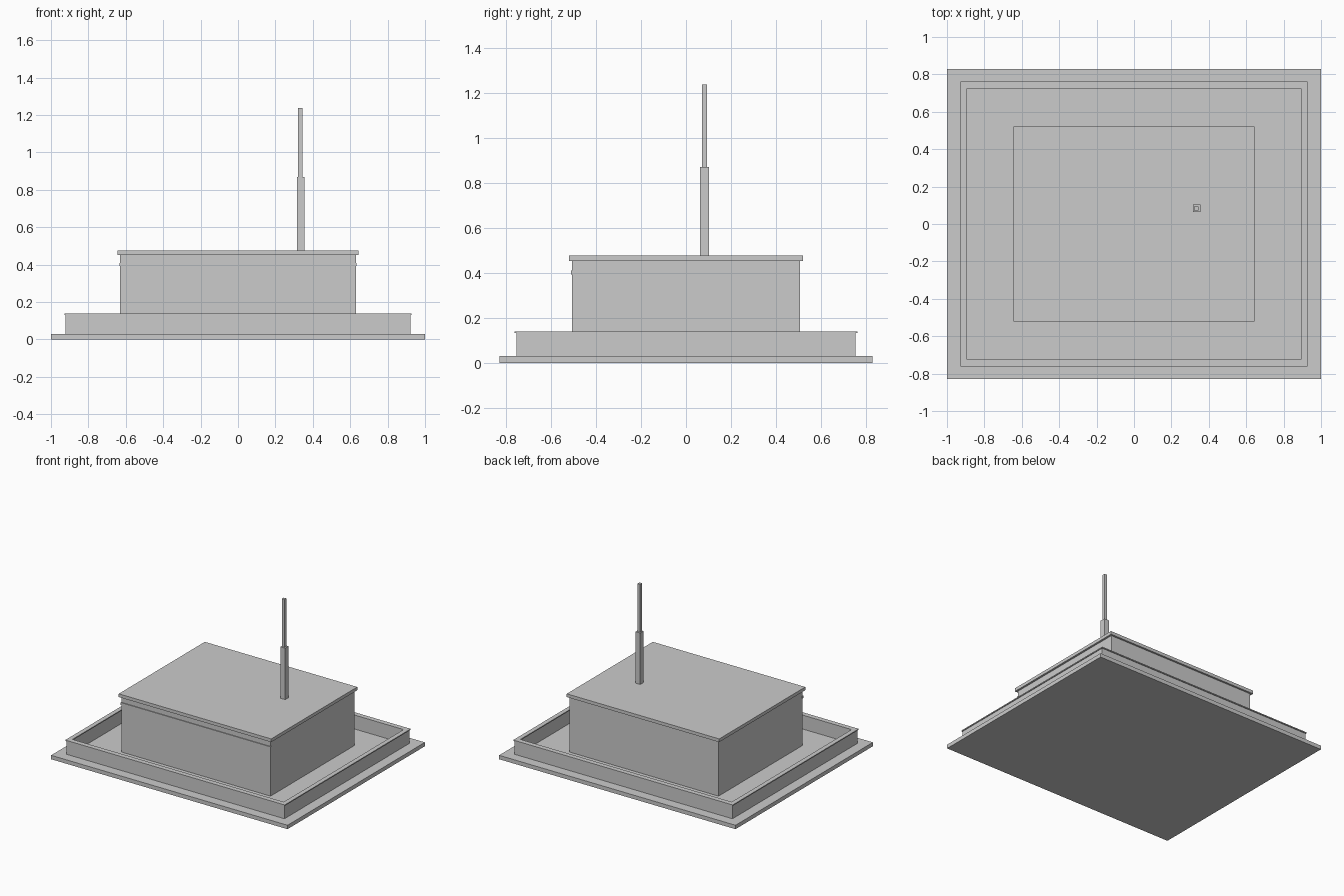
import bpy
import bmesh

cube = bpy.data.objects.get("Cube")
if cube:
    bpy.data.objects.remove(cube, do_unlink=True)

grey = bpy.data.materials.new("light grey")
grey.use_nodes = True
colour = (0.6, 0.6, 0.6, 1)
grey.diffuse_color = colour
grey.node_tree.nodes["Principled BSDF"].inputs["Base Color"].default_value = colour


def finish(name, bm):
    bmesh.ops.recalc_face_normals(bm, faces=bm.faces[:])
    mesh = bpy.data.meshes.new(name)
    bm.to_mesh(mesh)
    bm.free()
    mesh.materials.append(grey)
    obj = bpy.data.objects.new(name, mesh)
    bpy.context.scene.collection.objects.link(obj)


def box(name, half_x, half_y, bottom, top, x=0, y=0):
    """Upright box given by half widths, height range and centre."""
    bm = bmesh.new()
    bmesh.ops.create_cube(bm, size=2)
    for v in bm.verts:
        v.co = (x + v.co.x * half_x, y + v.co.y * half_y,
                top if v.co.z > 0 else bottom)
    finish(name, bm)


def frame(name, outer, inner, bottom, top):
    """Rectangular ring with mitred corners."""
    bm = bmesh.new()
    corners = [(-1, -1), (1, -1), (1, 1), (-1, 1)]
    profile = [(outer, bottom), (outer, top), (inner, top), (inner, bottom)]
    loops = [[bm.verts.new((sx * half[0], sy * half[1], z)) for half, z in profile]
             for sx, sy in corners]
    for i in range(4):
        a, b = loops[i], loops[(i + 1) % 4]
        for j in range(4):
            k = (j + 1) % 4
            bm.faces.new((a[j], b[j], b[k], a[k]))
    finish(name, bm)


# Ground slab and low perimeter wall
box("base_slab", 1, 0.83, 0, 0.03)
frame("perimeter_wall", (0.922, 0.755), (0.9, 0.73), 0.03, 0.132)
frame("wall_coping", (0.928, 0.762), (0.894, 0.724), 0.132, 0.14)

# Main block with its overhanging roof and front trim strip
box("building_body", 0.63, 0.506, 0.03, 0.452)
box("roof_slab", 0.645, 0.52, 0.452, 0.477)
box("front_trim", 0.634, 0.006, 0.392, 0.41, y=-0.506)

# Two-stage square mast
box("mast_lower", 0.02, 0.02, 0.477, 0.87, x=0.335, y=0.083)
box("mast_upper", 0.011, 0.011, 0.87, 1.237, x=0.333, y=0.082)
